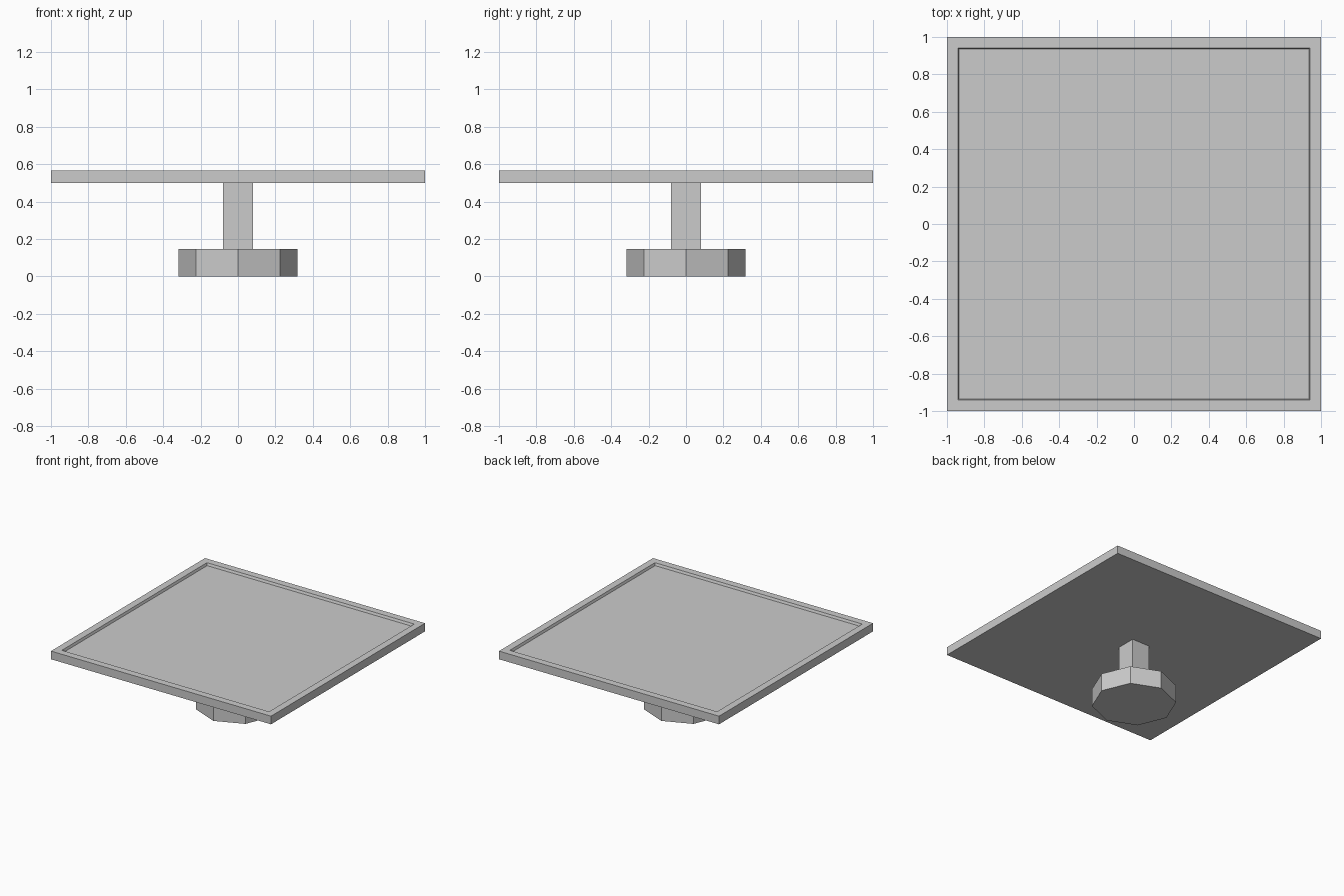
import bpy, bmesh, math

if "Cube" in bpy.data.objects:
    bpy.data.objects.remove(bpy.data.objects["Cube"])


def prism(name, sides, radius, z0, z1, turn=0.0):
    """Upright prism with a regular polygon section."""
    bpy.ops.mesh.primitive_cylinder_add(
        vertices=sides, radius=radius, depth=z1 - z0,
        location=(0, 0, (z0 + z1) / 2), rotation=(0, 0, turn))
    ob = bpy.context.object
    ob.name = name
    bpy.ops.object.transform_apply(location=True, rotation=True, scale=True)
    return ob


# Octagonal foot with corners on the axes
prism("base", 8, 0.318, 0.0, 0.147)

# Square post
prism("post", 4, 0.08 * math.sqrt(2), 0.147, 0.5, math.pi / 4)

# Square top with a raised rim around a shallow, slightly sloped recess
top = prism("table_top", 4, math.sqrt(2), 0.5, 0.567, math.pi / 4)
bm = bmesh.new()
bm.from_mesh(top.data)
bm.normal_update()
face = max(bm.faces, key=lambda f: f.normal.z)
bmesh.ops.inset_region(bm, faces=[face], thickness=0.082, depth=0.0)
bmesh.ops.inset_region(bm, faces=[face], thickness=0.01, depth=0.0)
for v in face.verts:
    v.co.z -= 0.02
bm.normal_update()
bm.to_mesh(top.data)
bm.free()
